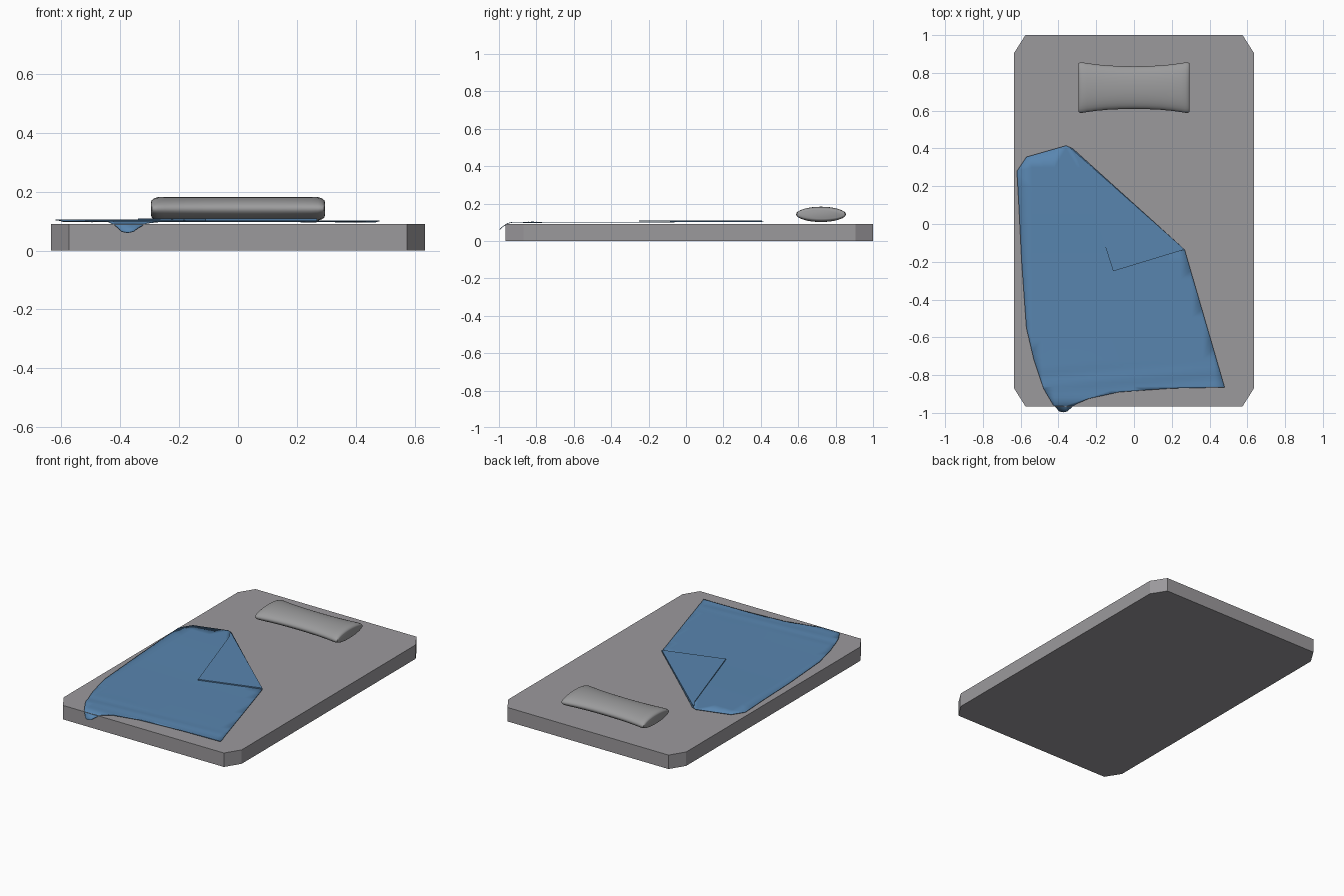
import bpy, bmesh, math
from mathutils import Vector

cube = bpy.data.objects.get("Cube")
if cube:
    bpy.data.objects.remove(cube, do_unlink=True)


def material(name, rgb):
    m = bpy.data.materials.new(name)
    m.use_nodes = True
    m.diffuse_color = (*rgb, 1)
    node = m.node_tree.nodes["Principled BSDF"]
    node.inputs["Base Color"].default_value = (*rgb, 1)
    return m


def finish(bm, name, mat, angle=None):
    bmesh.ops.recalc_face_normals(bm, faces=bm.faces)
    mesh = bpy.data.meshes.new(name)
    bm.to_mesh(mesh)
    bm.free()
    mesh.materials.append(mat)
    ob = bpy.data.objects.new(name, mesh)
    bpy.context.collection.objects.link(ob)
    if angle:
        bpy.ops.object.select_all(action="DESELECT")
        ob.select_set(True)
        bpy.context.view_layer.objects.active = ob
        bpy.ops.object.shade_smooth_by_angle(angle=math.radians(angle))
    return ob


def polygon(bm, points, z=0):
    return bm.faces.new([bm.verts.new((x, y, z)) for x, y in points])


mat_grey = material("mat grey", (0.33, 0.32, 0.335))
pillow_grey = material("pillow grey", (0.33, 0.33, 0.335))
blanket_blue = material("blanket blue", (0.098, 0.235, 0.43))

# Mattress: slab with clipped corners
bm = bmesh.new()
half_x, front, back, cut_x, cut_y = 0.635, -0.965, 1.0, 0.06, 0.095
right_side = [(half_x - cut_x, front), (half_x, front + cut_y),
              (half_x, back - cut_y), (half_x - cut_x, back)]
face = polygon(bm, right_side + [(-x, y) for x, y in reversed(right_side)])
top = bmesh.ops.extrude_face_region(bm, geom=[face])["geom"]
bmesh.ops.translate(bm, vec=(0, 0, 0.09),
                    verts=[g for g in top if isinstance(g, bmesh.types.BMVert)])
finish(bm, "mattress", mat_grey)

# Pillow: flat elliptical sections, narrower in the middle, rounded at the ends
bm = bmesh.new()
length, sides = 0.295, 32
half = [(0.07, 1, 1), (0.14, 1, 1), (0.2, 1, 1), (0.25, 1, 1),
        (0.272, 1, 0.97), (0.286, 0.98, 0.86), (0.293, 0.94, 0.72), (length, 0.88, 0.58)]
stations = [(-x, w, h) for x, w, h in reversed(half)] + [(0, 1, 1)] + half
rings = []
for x, w, h in stations:
    width = (0.113 + 0.025 * (abs(x) / length) ** 2.4) * w
    rings.append([bm.verts.new((x, 0.722 + width * math.cos(a), 0.142 + 0.041 * h * math.sin(a)))
                  for a in (math.tau * i / sides for i in range(sides))])
for r, s in zip(rings, rings[1:]):
    for i in range(sides):
        j = (i + 1) % sides
        bm.faces.new((r[i], r[j], s[j], s[i]))
for r in (rings[0], rings[-1]):
    bm.faces.new(r)
finish(bm, "pillow", pillow_grey, 40)


# Blanket: outline cut into a grid, then draped over the front edge
def drape(x, y):
    hang = max(0, -0.925 - y) / 0.07
    wrinkle = 0.002 * math.sin(60 * (y - 0.1 * x)) * max(0, 1 - abs(y + 0.82) / 0.1)
    rise = 0.004 * min(1, max(0, (y + 0.2) / 0.3))
    return 0.101 + rise + wrinkle - 0.037 * hang ** 2


bm = bmesh.new()
polygon(bm, [(-0.57, 0.355), (-0.36, 0.415), (-0.325, 0.4), (0.268, -0.135), (0.48, -0.865),
             (0.2, -0.87), (-0.08, -0.89), (-0.24, -0.925), (-0.31, -0.955), (-0.355, -0.993),
             (-0.375, -0.997), (-0.395, -0.993), (-0.43, -0.955), (-0.48, -0.87),
             (-0.53, -0.72), (-0.57, -0.55), (-0.595, -0.2), (-0.61, 0.1), (-0.62, 0.28)])
lines = [(Vector((0, -1 + 0.02 * i, 0)), Vector((0, 1, 0))) for i in range(1, 15)]
lines += [(Vector((0, -0.7 + 0.1 * i, 0)), Vector((0, 1, 0))) for i in range(1, 12)]
lines += [(Vector((-0.6 + 0.06 * i, 0, 0)), Vector((1, 0, 0))) for i in range(1, 18)]
for point, normal in lines:
    bmesh.ops.bisect_plane(bm, geom=bm.verts[:] + bm.edges[:] + bm.faces[:],
                           plane_co=point, plane_no=normal, dist=1e-5)
for v in bm.verts:
    v.co.z = drape(v.co.x, v.co.y)
blanket = finish(bm, "blanket", blanket_blue, 40)
thick = blanket.modifiers.new("cloth thickness", "SOLIDIFY")
thick.thickness = 0.003
thick.offset = -1

# Folded-over corner of the blanket
bm = bmesh.new()
face = polygon(bm, [(-0.34, 0.405), (-0.3, 0.34), (-0.11, -0.25), (0.268, -0.135)], 0.103)
top = bmesh.ops.extrude_face_region(bm, geom=[face])["geom"]
bmesh.ops.translate(bm, vec=(0, 0, 0.007),
                    verts=[g for g in top if isinstance(g, bmesh.types.BMVert)])
finish(bm, "blanket_fold", blanket_blue)
